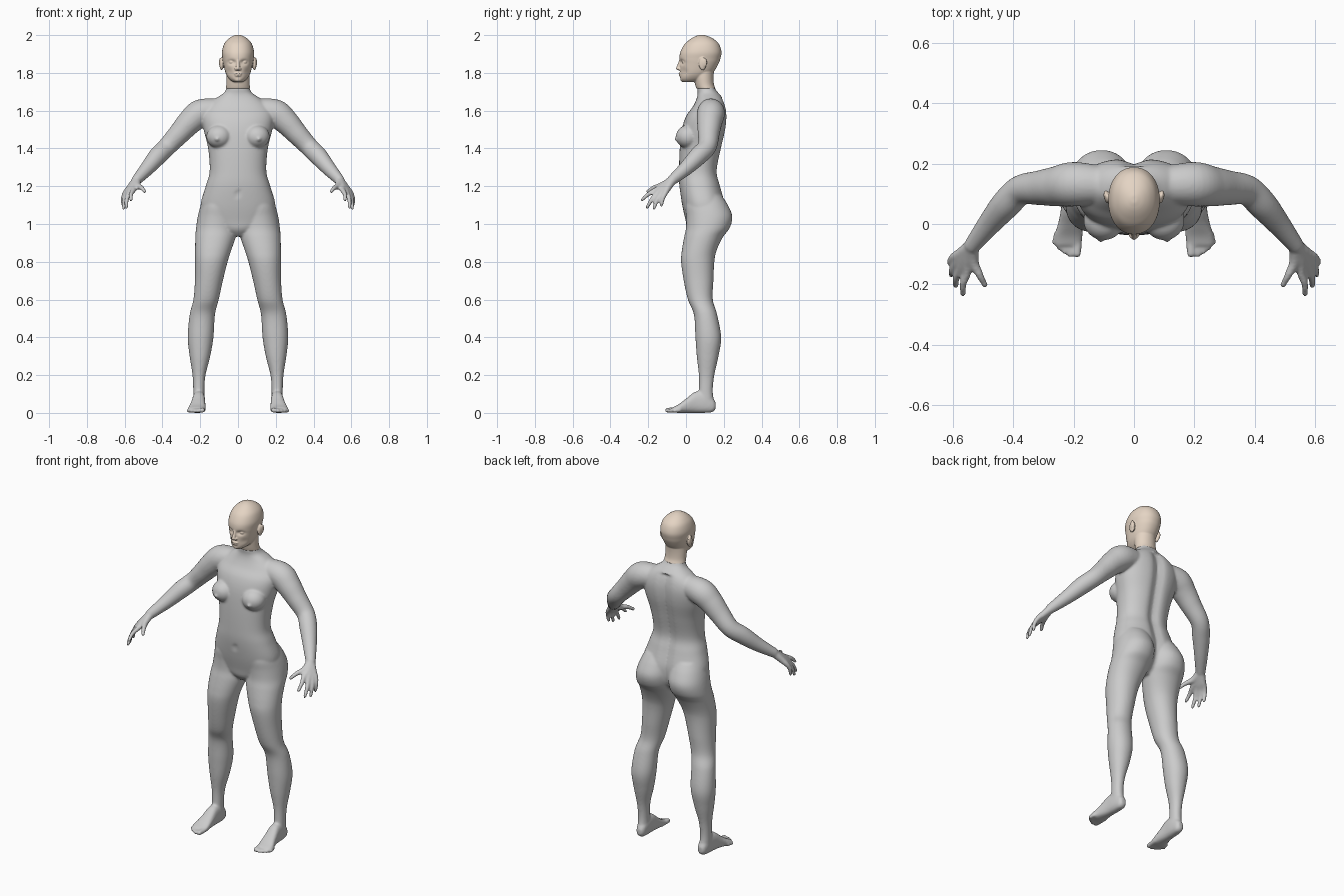
import bpy, bmesh, math
from mathutils import Vector, Matrix


def spline(pts, n=6):
    """Catmull-Rom through tuples of any length."""
    out = []
    for i in range(len(pts) - 1):
        a, b, c, d = (pts[max(i - 1, 0)], pts[i], pts[i + 1], pts[min(i + 2, len(pts) - 1)])
        for k in range(n):
            t = k / n
            out.append(tuple(0.5 * (2 * q + (r - p) * t + (2 * p - 5 * q + 4 * r - s) * t * t
                                    + (3 * q - p - 3 * r + s) * t ** 3)
                             for p, q, r, s in zip(a, b, c, d)))
    return out + [tuple(pts[-1])]


def skin(bm, rings):
    rows = [[bm.verts.new(p) for p in ring] for ring in rings]
    m = len(rows[0])
    for a, b in zip(rows, rows[1:]):
        for j in range(m):
            bm.faces.new((a[j], a[(j + 1) % m], b[(j + 1) % m], b[j]))
    bm.faces.new(rows[0][::-1])
    bm.faces.new(rows[-1])


def loft(bm, secs, axis='z', e=2.0, m=48):
    """Sections (position, x0, x1, b0, b1) stacked along z (b = y) or y (b = z)."""
    rings = []
    for t, x0, x1, b0, b1 in spline(secs):
        ring = []
        for j in range(m):
            c, s = math.cos(math.tau * j / m), math.sin(math.tau * j / m)
            x = (x0 + x1) / 2 + (x1 - x0) / 2 * math.copysign(abs(c) ** (2 / e), c)
            b = (b0 + b1) / 2 + (b1 - b0) / 2 * math.copysign(abs(s) ** (2 / e), s)
            ring.append((x, b, t) if axis == 'z' else (x, t, b))
        rings.append(ring)
    skin(bm, rings)


def ball(bm, c, r):
    bmesh.ops.create_uvsphere(bm, u_segments=24, v_segments=16, radius=1,
                              matrix=Matrix.Translation(c) @ Matrix.Diagonal((*r, 1)))


def tube(bm, pts, m=20):
    """Round limb through (x, y, z, radius) points with ball ends."""
    ps = spline(pts)
    rings = []
    for i, p in enumerate(ps):
        t = Vector(ps[min(i + 1, len(ps) - 1)][:3]) - Vector(ps[max(i - 1, 0)][:3])
        u = t.cross(Vector((.5, 1, -.6))).normalized()
        v = t.normalized().cross(u)
        rings.append([Vector(p[:3]) + p[3] * (u * math.cos(math.tau * j / m) + v * math.sin(math.tau * j / m))
                      for j in range(m)])
    skin(bm, rings)
    for p in (ps[0], ps[-1]):
        ball(bm, p[:3], (p[3],) * 3)


def push(bm, c, s, off):
    """Soft sculpt: move vertices near c by off, falloff sizes s."""
    for v in bm.verts:
        d = sum(((v.co[i] - c[i]) / s[i]) ** 2 for i in range(3))
        v.co += Vector(off) * math.exp(-d)


def mirror(bm):
    geo = bmesh.ops.duplicate(bm, geom=bm.verts[:] + bm.edges[:] + bm.faces[:])['geom']
    for v in geo:
        if isinstance(v, bmesh.types.BMVert):
            v.co.x *= -1


def finish(bm, name, voxel, smooth):
    bmesh.ops.recalc_face_normals(bm, faces=bm.faces[:])
    me = bpy.data.meshes.new(name)
    bm.to_mesh(me)
    bm.free()
    ob = bpy.data.objects.new(name, me)
    bpy.context.collection.objects.link(ob)
    r = ob.modifiers.new("fuse", 'REMESH')
    r.mode, r.voxel_size, r.use_smooth_shade = 'VOXEL', voxel, True
    s = ob.modifiers.new("soften", 'SMOOTH')
    s.factor, s.iterations = 0.5, smooth
    return ob


# ---- body: one side first
bm = bmesh.new()
# leg
loft(bm, [(1.15, .01, .175, .01, .19), (1.10, .003, .197, -.005, .222), (1.04, 0, .213, 0, .245),
          (.98, .003, .222, 0, .232), (.93, .012, .226, -.01, .195), (.86, .036, .227, -.022, .162),
          (.8, .055, .227, -.026, .15), (.7, .08, .228, -.012, .145), (.6, .102, .236, .01, .142),
          (.52, .122, .256, .042, .165), (.4, .13, .266, .05, .186), (.3, .147, .256, .057, .172),
          (.2, .172, .241, .068, .15), (.12, .178, .237, .068, .142), (.05, .177, .236, .06, .148),
          (.015, .185, .23, .07, .14)], e=2.1)
# foot and toes
loft(bm, [(.157, .19, .22, .02, .055), (.14, .179, .231, .004, .08), (.1, .174, .238, 0, .11),
          (.05, .174, .242, 0, .112), (0, .172, .252, 0, .075), (-.04, .17, .265, 0, .045),
          (-.07, .174, .264, .003, .03)], axis='y', e=2.5)
for x, y, r in ((.187, -.098, .014), (.21, -.1, .011), (.228, -.09, .011), (.245, -.077, .011), (.259, -.06, .011)):
    tube(bm, [(x - .002, -.035, r + .003, r), (x, y * .6 - .015, r + .002, r), (x + .002, y, r, r)])
# arm
tube(bm, [(.12, .13, 1.6, .065), (.2, .132, 1.585, .074), (.255, .125, 1.54, .067), (.31, .12, 1.48, .058),
          (.375, .112, 1.41, .05), (.425, .065, 1.36, .049), (.48, 0, 1.295, .039), (.535, -.07, 1.235, .028)], 28)
# fingers, each running from the wrist through its knuckle
for k, t in (((.553, -.16, 1.18), (.567, -.232, 1.128)), ((.574, -.148, 1.168), (.591, -.206, 1.088)),
             ((.588, -.13, 1.162), (.605, -.17, 1.083)), ((.596, -.108, 1.166), (.609, -.13, 1.1))):
    mid = Vector(k).lerp(Vector(t), .5) + Vector((.006, -.003, .004))
    tube(bm, [(.535, -.07, 1.235, .024), (*Vector((.55, -.085, 1.215)).lerp(Vector(k), .5), .019),
              (*k, .0145), (*mid, .012), (*t, .0095)])
tube(bm, [(.535, -.07, 1.235, .022), (.532, -.125, 1.205, .018), (.511, -.17, 1.192, .013), (.494, -.202, 1.172, .01)])
# breast
ball(bm, (.1, .012, 1.462), (.068, .066, .062))
ball(bm, (.11, -.048, 1.45), (.013, .013, .013))
mirror(bm)
# torso with spine groove
torso = bmesh.new()
loft(torso, [(z, -w, w, a, b) for z, w, a, b in (
    (.935, .04, .04, .14), (.97, .11, .01, .18), (1.02, .18, -.002, .205), (1.1, .198, -.02, .21),
    (1.2, .171, -.035, .185), (1.28, .15, -.037, .168), (1.4, .158, -.033, .19), (1.5, .182, -.022, .212),
    (1.57, .19, .0, .218), (1.62, .17, .035, .212), (1.66, .125, .055, .198), (1.69, .08, .062, .175),
    (1.71, .064, .06, .158), (1.728, .06, .06, .15))], e=2.3, m=64)
for v in torso.verts:
    if v.co.y > .1 and v.co.z < 1.66:
        v.co.y -= .02 * math.exp(-(v.co.x / .032) ** 2)
push(torso, (0, -.04, 1.16), (.012, .03, .012), (0, .01, 0))
tmp = bpy.data.meshes.new("torso_tmp")
torso.to_mesh(tmp)
torso.free()
bm.from_mesh(tmp)
bpy.data.meshes.remove(tmp)
finish(bm, "body", .006, 9)

# ---- head
bm = bmesh.new()
loft(bm, [(z, -w, w, a, b) for z, w, a, b in (
    (1.752, .026, -.018, .06), (1.765, .044, -.029, .1), (1.785, .059, -.031, .125), (1.81, .069, -.032, .15),
    (1.85, .078, -.033, .173), (1.875, .082, -.035, .182), (1.91, .085, -.03, .188), (1.95, .075, -.009, .176),
    (1.975, .057, .018, .153), (1.992, .034, .045, .122), (2.001, .01, .07, .095))], e=2.15, m=72)
for s in (-1, 1):
    push(bm, (s * .034, -.03, 1.857), (.02, .03, .012), (0, .014, 0))      # eye sockets
    push(bm, (s * .05, -.015, 1.805), (.02, .03, .02), (0, .007, 0))       # cheek hollows
    ball(bm, (s * .033, -.007, 1.857), (.015, .015, .011))                 # eyes
    ball(bm, (s * .009, -.036, 1.82), (.009, .011, .007))                  # nostrils
    ball(bm, (s * .087, .088, 1.848), (.011, .02, .034))                   # ears
    ball(bm, (s * .093, .096, 1.855), (.008, .016, .026))
# nose, lips, chin
tube(bm, [(0, -.028, 1.868, .008), (0, -.035, 1.845, .009), (0, -.043, 1.824, .01)])
ball(bm, (0, -.03, 1.796), (.021, .010, .005))
ball(bm, (0, -.029, 1.786), (.018, .010, .005))
ball(bm, (0, -.015, 1.766), (.022, .016, .014))
# neck
loft(bm, [(1.716, -.064, .064, .055, .157), (1.74, -.062, .062, .048, .148),
          (1.78, -.062, .062, .04, .146), (1.83, -.06, .06, .03, .15)])
head = finish(bm, "head", .0035, 4)
mat = bpy.data.materials.new("beige")
mat.diffuse_color = (.78, .66, .55, 1)
head.data.materials.append(mat)
